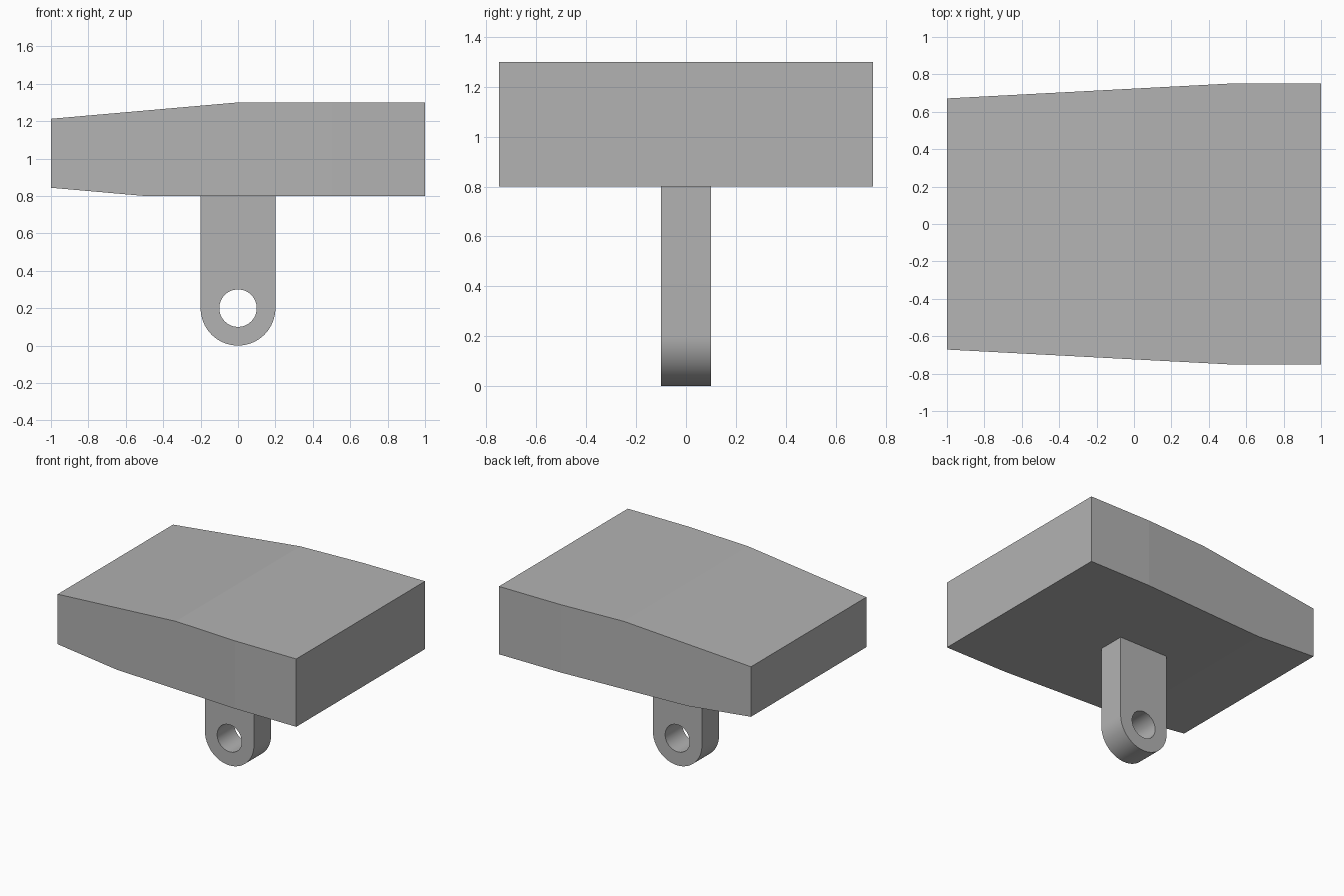
import bpy
import bmesh
from math import sin, cos, pi, tan, radians

cube = bpy.data.objects.get("Cube")
if cube:
    bpy.data.objects.remove(cube, do_unlink=True)

grey = bpy.data.materials.new("plain_grey")
grey.use_nodes = True
colour = (0.45, 0.45, 0.45, 1)
grey.diffuse_color = colour
grey.node_tree.nodes["Principled BSDF"].inputs["Base Color"].default_value = colour


def finish(bm, name):
    bmesh.ops.recalc_face_normals(bm, faces=bm.faces)
    mesh = bpy.data.meshes.new(name)
    bm.to_mesh(mesh)
    bm.free()
    mesh.materials.append(grey)
    obj = bpy.data.objects.new(name, mesh)
    bpy.context.collection.objects.link(obj)
    return obj


# Tapered block: each surface starts to slope at its own station along x
def taper(x, start, degrees):
    return max(0, start - x) * tan(radians(degrees))


bm = bmesh.new()
sections = []
for x in (-1, -0.5, 0, 0.5, 1):
    half = 0.75 - taper(x, 0.5, 3)
    top = 1.3 - taper(x, 0, 5)
    bottom = 0.8 + taper(x, -0.5, 5)
    corners = ((-half, bottom), (half, bottom), (half, top), (-half, top))
    sections.append([bm.verts.new((x, y, z)) for y, z in corners])
for a, b in zip(sections, sections[1:]):
    for i in range(4):
        j = (i + 1) % 4
        bm.faces.new((a[i], a[j], b[j], b[i]))
bm.faces.new(sections[0])
bm.faces.new(sections[-1])
finish(bm, "tapered_block")

# Mounting lug: rounded lower end with a pin hole, extruded through y
radius, hole, depth, steps = 0.2, 0.1, 0.2, 32
outer = [(radius, 0.8), (-radius, 0.8)]
outer += [(-radius * cos(pi * i / steps), radius - radius * sin(pi * i / steps))
          for i in range(steps + 1)]
inner = [(hole * cos(2 * pi * i / 48), radius + hole * sin(2 * pi * i / 48))
         for i in range(48)]
bm = bmesh.new()
edges = []
for loop in (outer, inner):
    verts = [bm.verts.new((x, -depth / 2, z)) for x, z in loop]
    edges += [bm.edges.new((v, verts[i - 1])) for i, v in enumerate(verts)]
bmesh.ops.triangle_fill(bm, edges=edges, use_beauty=True)
extruded = bmesh.ops.extrude_face_region(bm, geom=bm.faces[:], use_keep_orig=True)
moved = [g for g in extruded["geom"] if isinstance(g, bmesh.types.BMVert)]
bmesh.ops.translate(bm, verts=moved, vec=(0, depth, 0))
lug = finish(bm, "mounting_lug")
bpy.ops.object.select_all(action="DESELECT")
lug.select_set(True)
bpy.context.view_layer.objects.active = lug
bpy.ops.object.shade_smooth_by_angle(angle=radians(30))
